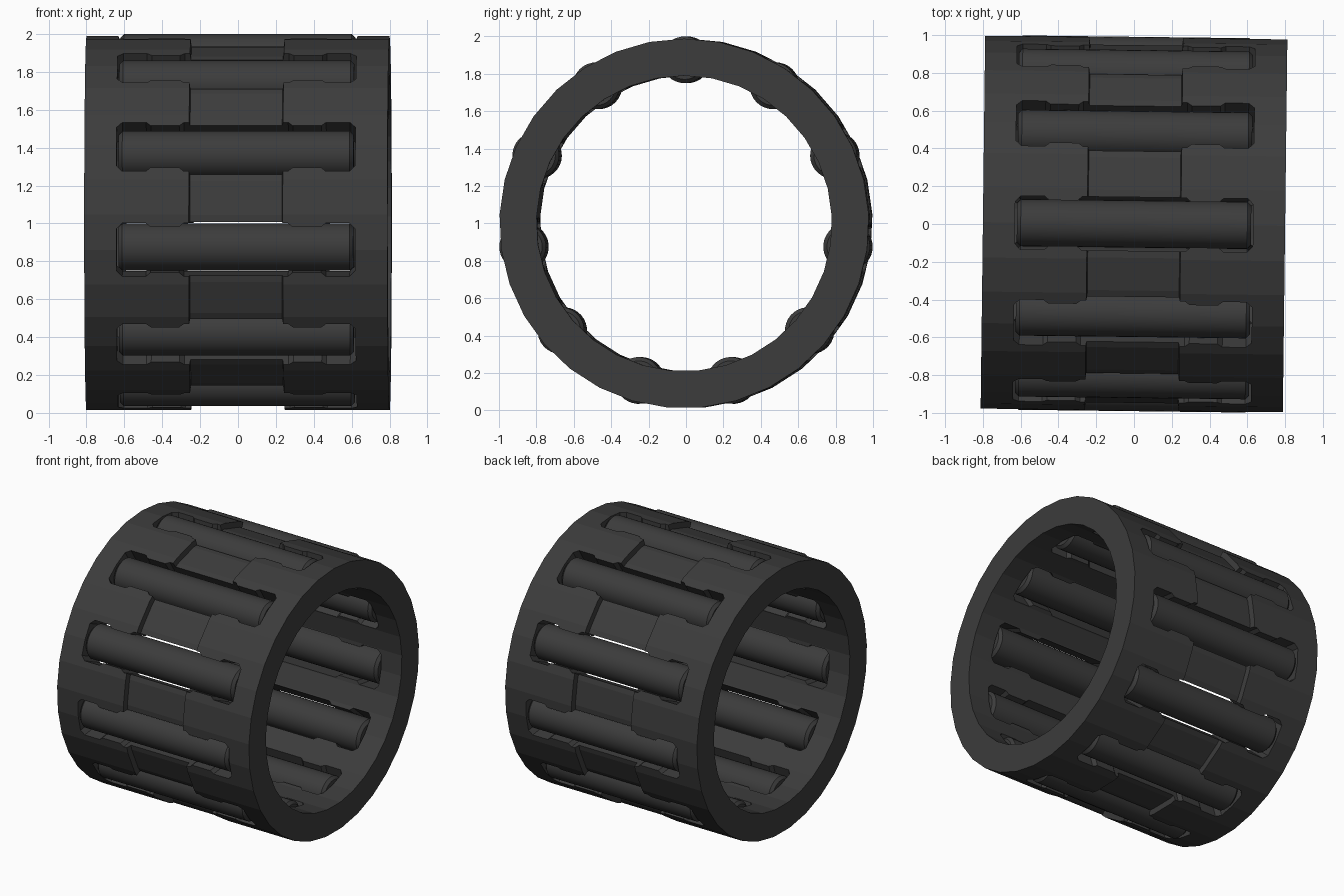
import bpy, bmesh, math
from mathutils import Matrix

if "Cube" in bpy.data.objects:
    bpy.data.objects.remove(bpy.data.objects["Cube"])

N = 11                      # rollers
SIDES = 33                  # facets of the cage
TILT = Matrix.Translation((0, 0, 1)) @ Matrix.Rotation(math.radians(-0.7), 4, 'Z')


def make_object(name, bm):
    bmesh.ops.recalc_face_normals(bm, faces=bm.faces)
    me = bpy.data.meshes.new(name)
    bm.to_mesh(me)
    bm.free()
    ob = bpy.data.objects.new(name, me)
    bpy.context.collection.objects.link(ob)
    return ob


def lathe(profile, sides, closed):
    """Revolve (x, radius) points around the x axis."""
    bm = bmesh.new()
    rings = []
    for x, r in profile:
        rings.append([bm.verts.new((x,
                                    r * math.cos(math.pi / 2 + 2 * math.pi * i / sides),
                                    r * math.sin(math.pi / 2 + 2 * math.pi * i / sides)))
                      for i in range(sides)])
    count = len(rings) if closed else len(rings) - 1
    for k in range(count):
        a, b = rings[k], rings[(k + 1) % len(rings)]
        for i in range(sides):
            j = (i + 1) % sides
            bm.faces.new((a[i], a[j], b[j], b[i]))
    if not closed:
        bm.faces.new(rings[0])
        bm.faces.new(rings[-1])
    return bm


def spin(k):
    return Matrix.Rotation(2 * math.pi * k / N, 4, 'X')


def select_only(ob):
    bpy.ops.object.select_all(action='DESELECT')
    ob.select_set(True)
    bpy.context.view_layer.objects.active = ob


# Cage ring with a recessed middle band
cage = make_object("cage", lathe(
    [(-0.8, 0.79), (-0.8, 0.988), (-0.248, 0.988), (-0.243, 0.948),
     (0.243, 0.948), (0.248, 0.988), (0.8, 0.988), (0.8, 0.79)], SIDES, True))

# Slot cutters: wide ends and middle, narrow retaining tabs between
W, T = 0.142, 0.121
half = [(0.63, W - 0.03), (0.60, W), (0.475, W), (0.45, T), (0.30, T), (0.275, W)]
top = half + [(-x, y) for x, y in reversed(half)]
outline = top + [(x, -y) for x, y in reversed(top)]
bm = bmesh.new()
for k in range(N):
    m = spin(k)
    lo = [bm.verts.new(m @ Matrix.Translation((x, y, 0.6)).translation) for x, y in outline]
    hi = [bm.verts.new(m @ Matrix.Translation((x, y, 1.2)).translation) for x, y in outline]
    bm.faces.new(lo)
    bm.faces.new(hi)
    for i in range(len(outline)):
        j = (i + 1) % len(outline)
        bm.faces.new((lo[i], lo[j], hi[j], hi[i]))
cutter = make_object("slot_cutter", bm)
cutter.hide_render = True

mod = cage.modifiers.new("slots", 'BOOLEAN')
mod.operation = 'DIFFERENCE'
mod.solver = 'EXACT'
mod.object = cutter
select_only(cage)
bpy.ops.object.modifier_apply(modifier=mod.name)
bpy.data.objects.remove(cutter, do_unlink=True)
cage.matrix_world = TILT

# Needle rollers with softened ends
for k in range(N):
    roller = make_object(f"roller_{k + 1}", lathe(
        [(-0.62, 0.105), (-0.60, 0.125), (0.60, 0.125), (0.62, 0.105)], 32, False))
    roller.data.transform(spin(k) @ Matrix.Translation((0, 0, 0.875)))
    roller.matrix_world = TILT
    select_only(roller)
    bpy.ops.object.shade_smooth_by_angle(angle=math.radians(30))

# Dark steel finish
steel = bpy.data.materials.new("dark_steel")
steel.diffuse_color = (0.045, 0.045, 0.045, 1)
steel.use_nodes = True
steel.node_tree.nodes["Principled BSDF"].inputs["Base Color"].default_value = steel.diffuse_color
for ob in bpy.context.collection.objects:
    ob.data.materials.clear()
    ob.data.materials.append(steel)
